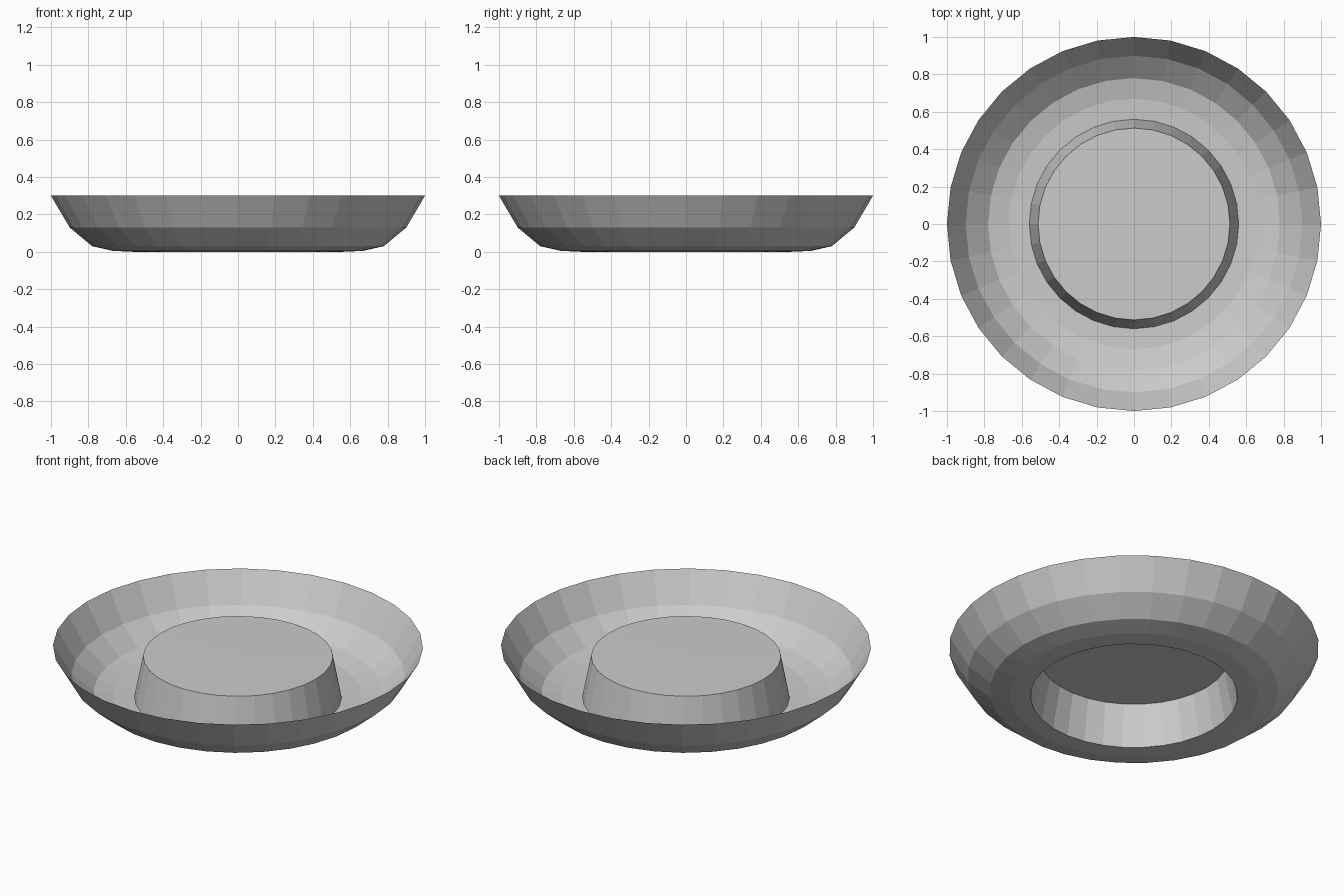
import bpy, bmesh, math

if "Cube" in bpy.data.objects:
    bpy.data.objects.remove(bpy.data.objects["Cube"])

SIDES = 32

# Radius and height from the outer rim inward to the raised centre
PROFILE = [(1.00, 0.30), (0.90, 0.13), (0.78, 0.03), (0.67, 0.005),
           (0.56, 0.0), (0.513, 0.243)]
CENTRE_Z = 0.25

bm = bmesh.new()

# Rings of the open, thin-walled dish
rings = []
for r, z in PROFILE:
    rings.append([bm.verts.new((r * math.cos(2 * math.pi * i / SIDES),
                                r * math.sin(2 * math.pi * i / SIDES), z))
                  for i in range(SIDES)])

# Wall bands between neighbouring rings, facing up and inward
for outer, inner in zip(rings, rings[1:]):
    for i in range(SIDES):
        j = (i + 1) % SIDES
        bm.faces.new((outer[i], outer[j], inner[j], inner[i]))

# Very shallow cone closing the raised centre
tip = bm.verts.new((0, 0, CENTRE_Z))
for i in range(SIDES):
    bm.faces.new((rings[-1][i], rings[-1][(i + 1) % SIDES], tip))

mesh = bpy.data.meshes.new("dish")
bm.to_mesh(mesh)
bm.free()
dish = bpy.data.objects.new("dish", mesh)
bpy.context.collection.objects.link(dish)
